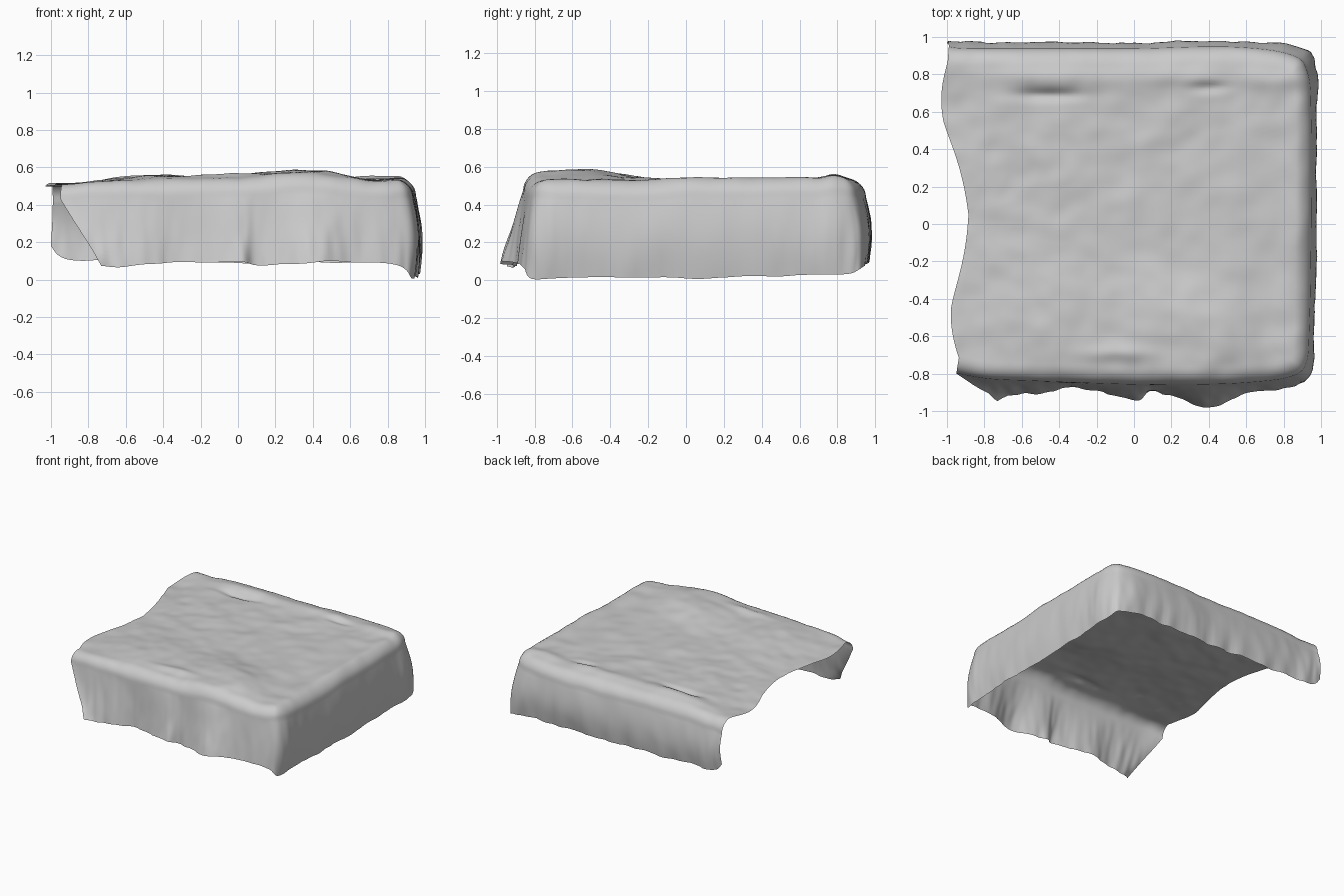
import bpy, bmesh, math
from mathutils import Vector, noise

if "Cube" in bpy.data.objects:
    bpy.data.objects.remove(bpy.data.objects["Cube"])

# Stations around the open-sided hem: shoulder x, y, then hem x, y, z
STATIONS = [
    (-0.95, -0.80, -0.73, -0.94, 0.07), (-0.77, -0.83, -0.62, -0.91, 0.06),
    (-0.55, -0.84, -0.47, -0.91, 0.08), (-0.30, -0.85, -0.30, -0.87, 0.09),
    (0.00, -0.86, 0.00, -0.945, 0.09), (0.12, -0.86, 0.11, -0.89, 0.07),
    (0.35, -0.86, 0.36, -0.98, 0.09), (0.60, -0.85, 0.60, -0.91, 0.09),
    (0.83, -0.82, 0.86, -0.86, 0.08), (0.92, -0.75, 0.935, -0.81, 0.015),
    (0.94, -0.55, 0.945, -0.57, 0.02), (0.95, 0.00, 0.955, 0.00, 0.01),
    (0.95, 0.55, 0.96, 0.57, 0.03), (0.93, 0.81, 0.96, 0.84, 0.035),
    (0.83, 0.91, 0.90, 0.94, 0.08), (0.50, 0.95, 0.50, 0.96, 0.09),
    (0.00, 0.94, 0.00, 0.955, 0.09), (-0.50, 0.94, -0.50, 0.955, 0.10),
    (-0.88, 0.94, -0.90, 0.96, 0.11), (-0.99, 0.95, -1.00, 0.97, 0.18),
]
SAMPLES, R, WINDOW = 260, 0.085, 15
CENTER = Vector((-0.885, 0.05))


def spline(f):
    """Catmull-Rom point through the stations, f in 0..1"""
    n = len(STATIONS) - 1
    i = min(int(f * n), n - 1)
    t = f * n - i
    a, b, c, d = (STATIONS[min(max(i + k, 0), n)] for k in (-1, 0, 1, 2))
    return [0.5 * (2 * q + (r - p) * t + (2 * p - 5 * q + 4 * r - s) * t * t
                   + (3 * q - p - 3 * r + s) * t ** 3) for p, q, r, s in zip(a, b, c, d)]


def bump(x, y, cx, cy, sx, sy):
    return math.exp(-((x - cx) / sx) ** 2 - ((y - cy) / sy) ** 2)


# Bumps and creases on the top: height, centre x, y, half-size x, y
BUMPS = [
    (0.05, 0.30, -0.55, 0.35, 0.22), (0.02, -0.45, -0.5, 0.3, 0.25),
    (-0.035, -1.05, 0.1, 0.35, 1.6), (0.025, -0.45, 0.78, 0.3, 0.06),
    (-0.025, -0.45, 0.69, 0.16, 0.03), (0.025, 0.15, 0.79, 0.25, 0.06),
    (-0.02, 0.40, 0.73, 0.10, 0.03), (0.015, -0.1, -0.69, 0.2, 0.04),
    (0.02, 0.35, -0.80, 0.25, 0.15), (-0.02, 0.70, -0.5, 0.12, 0.4),
    (-0.025, 0.95, -0.35, 0.1, 0.3), (0.012, 0.86, 0.3, 0.05, 0.5),
    (0.02, 0.75, 0.77, 0.2, 0.06), (-0.015, 0.0, 1.0, 1.2, 0.08),
]


def height(x, y):
    z = 0.535 + sum(h * bump(x, y, *b) for h, *b in BUMPS)
    z += 0.012 * noise.noise(Vector((x * 4, y * 4, 3.1)))
    return z + 0.006 * noise.noise(Vector((x * 10, y * 10, 8.7)))


# Sampled outlines with outward normals
outline = [spline(i / (SAMPLES - 1)) for i in range(SAMPLES)]
normals = []
for i in range(SAMPLES):
    p, q = outline[max(i - WINDOW, 0)], outline[min(i + WINDOW, SAMPLES - 1)]
    normals.append(Vector((q[1] - p[1], p[0] - q[0])).normalized())

bm = bmesh.new()
columns = []
for (tx, ty, hx, hy, hz), n in zip(outline, normals):
    top, hem = Vector((tx, ty)), Vector((hx, hy))
    rim = top - n * R
    col = []
    # Top sheet, fanned out from the middle of the open side, that side bowed inwards
    for k in range(60):
        t = k / 59
        p = CENTER.lerp(rim, t)
        near = max(0.0, 1 - (p.x + 1) / 0.4)
        p.x -= 0.075 * math.sin(math.pi * t ** 1.5) * near * min(1, abs(p.y - 0.05) * 2)
        col.append((p.x, p.y, height(p.x, p.y)))
    # Rounded shoulder, slightly uneven
    zt = height(top.x, top.y)
    for k in range(1, 8):
        a = k / 7 * math.pi / 2
        p = rim + n * R * math.sin(a)
        z = height(p.x, p.y) - R * (1 - math.cos(a))
        col.append((p.x, p.y, z))
    # Hanging skirt with folds that deepen towards the hem
    for k in range(1, 19):
        f = k / 18
        p = top.lerp(hem, f)
        fold = noise.noise(Vector((p.x * 9, p.y * 9, f * 0.8)))
        fold += 0.5 * noise.noise(Vector((p.x * 20, p.y * 20, f * 1.5)))
        p += n * 0.016 * fold * f ** 0.6
        p += n * 0.022 * math.sin(math.pi * f) * max(n.x, n.y, 0)
        drop = 0.015 * noise.noise(Vector((p.x * 5, p.y * 5, 7.0))) * f
        col.append((p.x, p.y, max(0.0, (zt - R) * (1 - f) + hz * f + drop)))
    columns.append([bm.verts.new(c) for c in col])

for a, b in zip(columns, columns[1:]):
    for k in range(len(a) - 1):
        bm.faces.new((a[k], a[k + 1], b[k + 1], b[k]))
bmesh.ops.remove_doubles(bm, verts=bm.verts, dist=0.0003)
bmesh.ops.recalc_face_normals(bm, faces=bm.faces)
if sum(f.normal.z * f.calc_area() for f in bm.faces) < 0:
    bmesh.ops.reverse_faces(bm, faces=bm.faces)
for f in bm.faces:
    f.smooth = True

mesh = bpy.data.meshes.new("draped_blanket")
bm.to_mesh(mesh)
bm.free()
blanket = bpy.data.objects.new("draped_blanket", mesh)
bpy.context.collection.objects.link(blanket)
